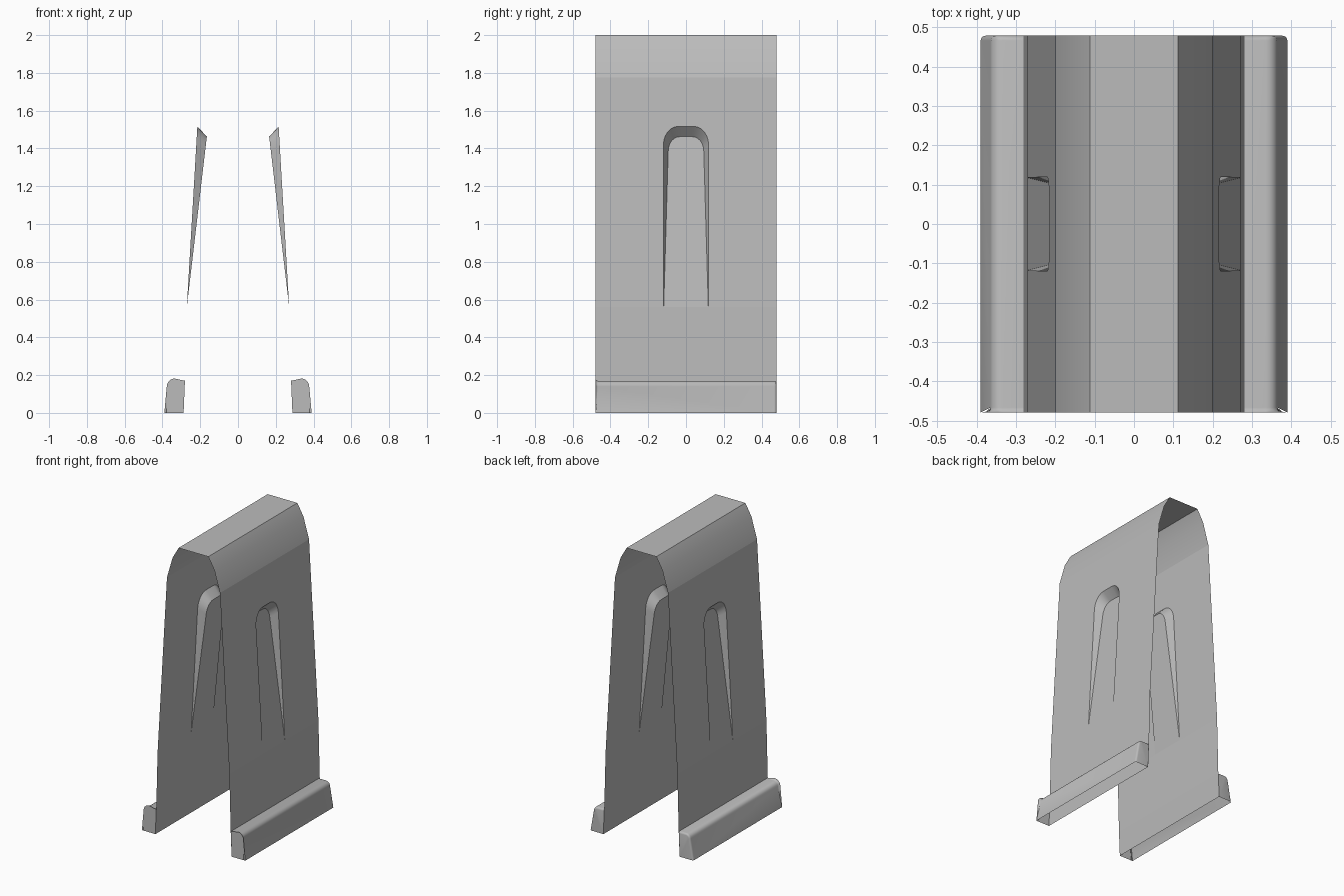
import bpy, bmesh
from math import sin, cos, pi, radians

if "Cube" in bpy.data.objects:
    bpy.data.objects.remove(bpy.data.objects["Cube"])

HALF = 0.48  # half depth of the clip

metal = bpy.data.materials.new("grey_metal")
metal.use_nodes = True
metal.diffuse_color = (0.5, 0.5, 0.5, 1)
metal.node_tree.nodes["Principled BSDF"].inputs["Base Color"].default_value = (0.5, 0.5, 0.5, 1)


def finish(name, bm):
    """Orient the sheet outward, then mirror it across x."""
    bmesh.ops.remove_doubles(bm, verts=bm.verts, dist=1e-4)
    bmesh.ops.recalc_face_normals(bm, faces=bm.faces)
    top = max(bm.faces, key=lambda f: f.calc_center_median().z)
    if top.normal.z < 0:
        bmesh.ops.reverse_faces(bm, faces=bm.faces)
    mesh = bpy.data.meshes.new(name)
    bm.to_mesh(mesh)
    bm.free()
    mesh.materials.append(metal)
    ob = bpy.data.objects.new(name, mesh)
    bpy.context.collection.objects.link(ob)
    bpy.ops.object.select_all(action="DESELECT")
    ob.select_set(True)
    bpy.context.view_layer.objects.active = ob
    bpy.ops.object.shade_smooth_by_angle(angle=radians(30))
    mod = ob.modifiers.new("mirror", "MIRROR")
    mod.merge_threshold = 0.0005
    return ob


def face(bm, points):
    return bm.faces.new([bm.verts.new(p) for p in points])


def strip(bm, profile, half):
    """Sweep an (x, z) profile along y."""
    for (x0, z0), (x1, z1) in zip(profile, profile[1:]):
        face(bm, [(x0, -half, z0), (x1, -half, z1), (x1, half, z1), (x0, half, z0)])


def arch(w_low, w_high, z_low, z_high, r_y, r_z, x_of_z, n=6):
    """Round-topped outline in y and z, lying on a sloping sheet."""
    right = [(w_low, z_low)]
    for i in range(n + 1):
        a = pi / 2 * i / n
        right.append((w_high - r_y + r_y * cos(a), z_high - r_z + r_z * sin(a)))
    outline = right + [(-y, z) for y, z in reversed(right)]
    return [(x_of_z(z), y, z) for y, z in outline]


def slope(x0, z0, x1, z1):
    return lambda z: x0 + (x1 - x0) * (z - z0) / (z1 - z0)


# Folded sheet: flat roof, bent shoulder and lower wall
Z_BEND, Z_SHOULDER = 0.56, 1.775
X_BEND, X_SHOULDER = 0.271, 0.2
bm = bmesh.new()
strip(bm, [(0, 2), (0.112, 2), (0.158, 1.92), (X_SHOULDER, Z_SHOULDER)], HALF)

# Upper wall with a round-topped opening, filled by a pressed-in tongue
wall_x = slope(X_BEND, Z_BEND, X_SHOULDER, Z_SHOULDER)
tongue_x = slope(X_BEND, Z_BEND, 0.165, 1.462)
rim = arch(0.118, 0.12, Z_BEND, 1.517, 0.08, 0.1, wall_x)
tongue = arch(0.118, 0.094, Z_BEND, 1.462, 0.06, 0.075, tongue_x)
face(bm, rim + [(X_BEND, -HALF, Z_BEND), (X_SHOULDER, -HALF, Z_SHOULDER),
                (X_SHOULDER, HALF, Z_SHOULDER), (X_BEND, HALF, Z_BEND)])
face(bm, tongue)
for i in range(len(rim) - 1):
    quad = [rim[i], rim[i + 1], tongue[i + 1], tongue[i]]
    if i == 0:
        quad.pop()
    elif i == len(rim) - 2:
        quad.pop(2)
    face(bm, quad)

# Lower wall, sharing the tongue's foot edge
lower = [(X_BEND, -HALF, Z_BEND), rim[-1], rim[0], (X_BEND, HALF, Z_BEND)]
face(bm, lower + [(0.281, HALF, 0.17), (0.281, -HALF, 0.17)])
strip(bm, [(0.281, 0.17), (0.288, 0)], HALF)
bmesh.ops.remove_doubles(bm, verts=bm.verts, dist=1e-4)
shell = finish("folded_sheet", bm)

# Keep the fold under the shoulder crisp
for e in shell.data.edges:
    zs = [shell.data.vertices[v].co.z for v in e.vertices]
    if all(abs(z - Z_SHOULDER) < 0.001 or abs(z - Z_BEND) < 0.001 for z in zs):
        e.use_edge_sharp = True

# Hollow foot along each lower edge: rounded outer profile, capped ends
profile = [(0.281, 0.17)]
for i in range(6):
    a = pi / 2 * i / 5
    profile.append((0.335 + 0.03 * sin(a), 0.14 + 0.03 * cos(a)))
profile.append((0.39, 0))
bm = bmesh.new()
FOOT = HALF - 0.001
strip(bm, profile, FOOT)
for y in (-FOOT, FOOT):
    face(bm, [(x, y, z) for x, z in profile] + [(0.288, y, 0)])
bmesh.ops.remove_doubles(bm, verts=bm.verts, dist=1e-4)
rims = [e for e in bm.edges if len(e.link_faces) == 2
        and abs(e.verts[0].co.y - e.verts[1].co.y) < 0.001]
bmesh.ops.bevel(bm, geom=rims, offset=0.012, segments=3, profile=0.5, affect="EDGES")
finish("hollow_feet", bm)
